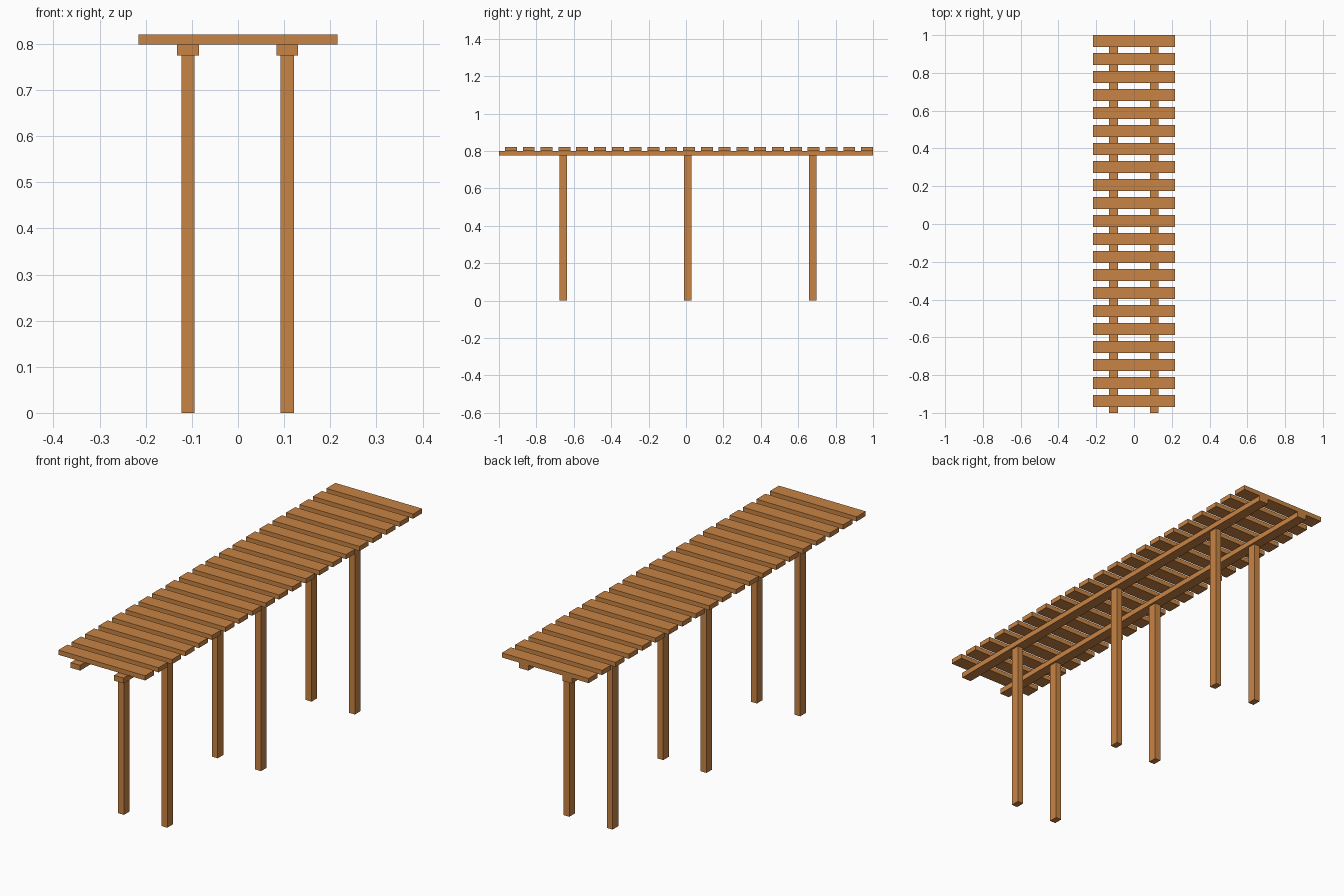
import bpy
import bmesh
from mathutils import Matrix, Vector

if "Cube" in bpy.data.objects:
    bpy.data.objects.remove(bpy.data.objects["Cube"])

wood = bpy.data.materials.new("warm brown wood")
wood.diffuse_color = (0.58, 0.23, 0.057, 1)
wood.use_nodes = True
wood.node_tree.nodes["Principled BSDF"].inputs["Base Color"].default_value = wood.diffuse_color


def box(name, x, y, z):
    """Box from (min, max) ranges along each axis."""
    size = Vector((x[1] - x[0], y[1] - y[0], z[1] - z[0]))
    centre = Vector((sum(x) / 2, sum(y) / 2, sum(z) / 2))
    bm = bmesh.new()
    bmesh.ops.create_cube(bm, size=1, matrix=Matrix.LocRotScale(None, None, size))
    mesh = bpy.data.meshes.new(name)
    bm.to_mesh(mesh)
    bm.free()
    mesh.materials.append(wood)
    obj = bpy.data.objects.new(name, mesh)
    obj.location = centre
    bpy.context.collection.objects.link(obj)
    return obj


DECK_BOTTOM, DECK_TOP = 0.799, 0.82
BEAM_BOTTOM = 0.775

# Deck planks, evenly spaced with gaps, flush with the back end
PLANKS, PITCH, DEPTH = 21, 0.0952, 0.064
for i in range(PLANKS):
    back = 1.0 - i * PITCH
    box(f"deck_plank_{i + 1}", (-0.216, 0.216), (back - DEPTH, back),
        (DECK_BOTTOM, DECK_TOP))

# Two long beams, each carried by three posts
for side, cx in (("left", -0.1085), ("right", 0.107)):
    box(f"{side}_beam", (cx - 0.0235, cx + 0.0235), (-1.0, 1.0),
        (BEAM_BOTTOM, DECK_BOTTOM))
    for place, cy in (("front", -0.656), ("middle", 0.01), ("back", 0.677)):
        box(f"{side}_{place}_post", (cx - 0.0145, cx + 0.0145),
            (cy - 0.02, cy + 0.02), (0.0, BEAM_BOTTOM))
